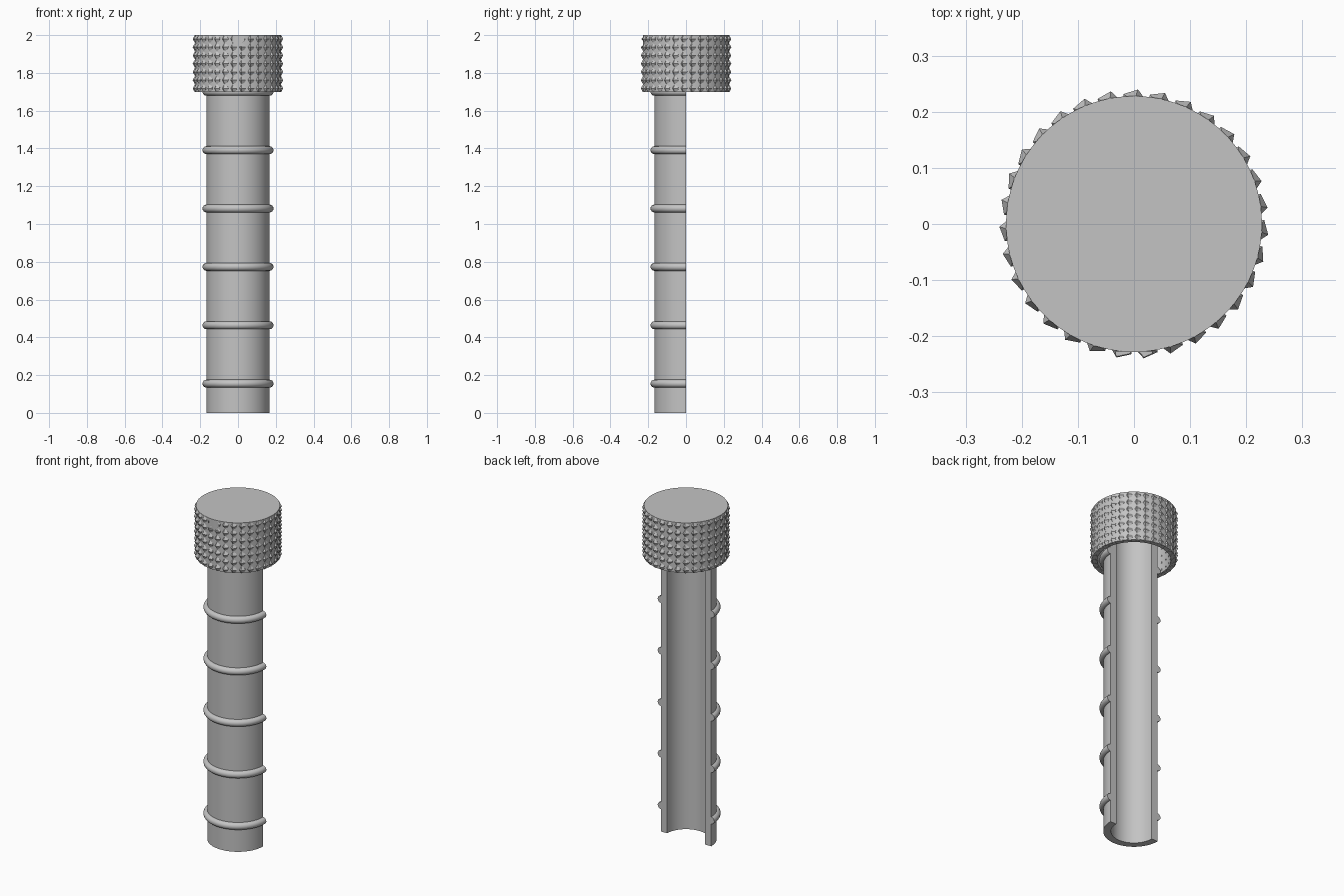
import bpy
import bmesh
from math import pi, sin, cos, radians
from mathutils import Matrix, Vector

cube = bpy.data.objects.get("Cube")
if cube:
    bpy.data.objects.remove(cube, do_unlink=True)

grey = bpy.data.materials.new("plain grey")
grey.use_nodes = True
colour = (0.55, 0.55, 0.55, 1)
grey.diffuse_color = colour
grey.node_tree.nodes["Principled BSDF"].inputs["Base Color"].default_value = colour


def add_object(name, bm, smooth=True):
    bmesh.ops.remove_doubles(bm, verts=bm.verts, dist=1e-5)
    bmesh.ops.recalc_face_normals(bm, faces=bm.faces)
    mesh = bpy.data.meshes.new(name)
    bm.to_mesh(mesh)
    bm.free()
    mesh.materials.append(grey)
    ob = bpy.data.objects.new(name, mesh)
    bpy.context.collection.objects.link(ob)
    bpy.ops.object.select_all(action='DESELECT')
    ob.select_set(True)
    bpy.context.view_layer.objects.active = ob
    if smooth:
        bpy.ops.object.shade_smooth_by_angle(angle=radians(35))
    return ob


def lathe(name, profile, start, sweep, segments):
    """Turn a closed (radius, z) profile about the z axis; cap it if partial."""
    bm = bmesh.new()
    rings = []
    for i in range(segments + 1):
        a = start + sweep * i / segments
        rings.append([bm.verts.new((r * cos(a), r * sin(a), z)) for r, z in profile])
    n = len(profile)
    for a, b in zip(rings, rings[1:]):
        for j in range(n):
            k = (j + 1) % n
            if profile[j][0] or profile[k][0]:
                bm.faces.new((a[j], a[k], b[k], b[j]))
    if sweep < 2 * pi:
        bm.faces.new(rings[0])
        bm.faces.new(rings[-1][::-1])
    bmesh.ops.dissolve_degenerate(bm, edges=bm.edges, dist=1e-6)
    return add_object(name, bm)


# Half tube, open at the back
OUTER, INNER, CAP_TOP = 0.167, 0.125, 1.95
lathe("half_tube", [(OUTER, 0), (OUTER, CAP_TOP), (INNER, CAP_TOP), (INNER, 0)],
      pi, pi, 48)

# Raised half rings along the tube
for i in range(6):
    z = 0.155 + 0.309 * i
    circle = [(OUTER + 0.021 * cos(t * pi / 8), z + 0.021 * sin(t * pi / 8))
              for t in range(16)]
    lathe(f"half_ring_{i + 1}", circle, pi, pi, 48)

# Hollow cap
lathe("cap", [(0, 2), (0.228, 2), (0.228, 1.7), (0.2, 1.7), (0.2, CAP_TOP), (0, CAP_TOP)],
      0, 2 * pi, 96)


def add_stud(bm, matrix, r):
    """Coarse five-sided ball with three rings."""
    rings = []
    for lat in (-60, 0, 60):
        h, w = r * sin(radians(lat)), r * cos(radians(lat))
        rings.append([bm.verts.new(matrix @ Vector((w * cos(a), w * sin(a), h)))
                      for a in (2 * pi * k / 5 for k in range(5))])
    for lo, hi in zip(rings, rings[1:]):
        for k in range(5):
            m = (k + 1) % 5
            bm.faces.new((lo[k], lo[m], hi[m], hi[k]))
    bm.faces.new(rings[0][::-1])
    bm.faces.new(rings[-1])


# Grip studs around the cap
ROWS, AROUND = 7, 31
bm = bmesh.new()
for row in range(ROWS):
    for i in range(AROUND):
        place = (Matrix.Rotation(2 * pi * i / AROUND, 4, 'Z')
                 @ Matrix.Translation((0, 0.218, 1.98 - 0.0437 * row)))
        add_stud(bm, place, 0.023)
studs = add_object("grip_studs", bm, smooth=False)

# Small notch cut through the studs at the front
bm = bmesh.new()
bmesh.ops.create_cube(bm, size=1, matrix=Matrix.Translation((0, -0.2775, 1.99))
                      @ Matrix.Diagonal((0.064, 0.1, 0.1, 1)))
cutter = add_object("notch_cutter", bm, smooth=False)
cutter.hide_render = True
cut = studs.modifiers.new("notch", 'BOOLEAN')
cut.operation = 'DIFFERENCE'
cut.solver = 'EXACT'
cut.object = cutter
bpy.context.view_layer.objects.active = studs
bpy.ops.object.modifier_apply(modifier=cut.name)
bpy.data.objects.remove(cutter, do_unlink=True)
